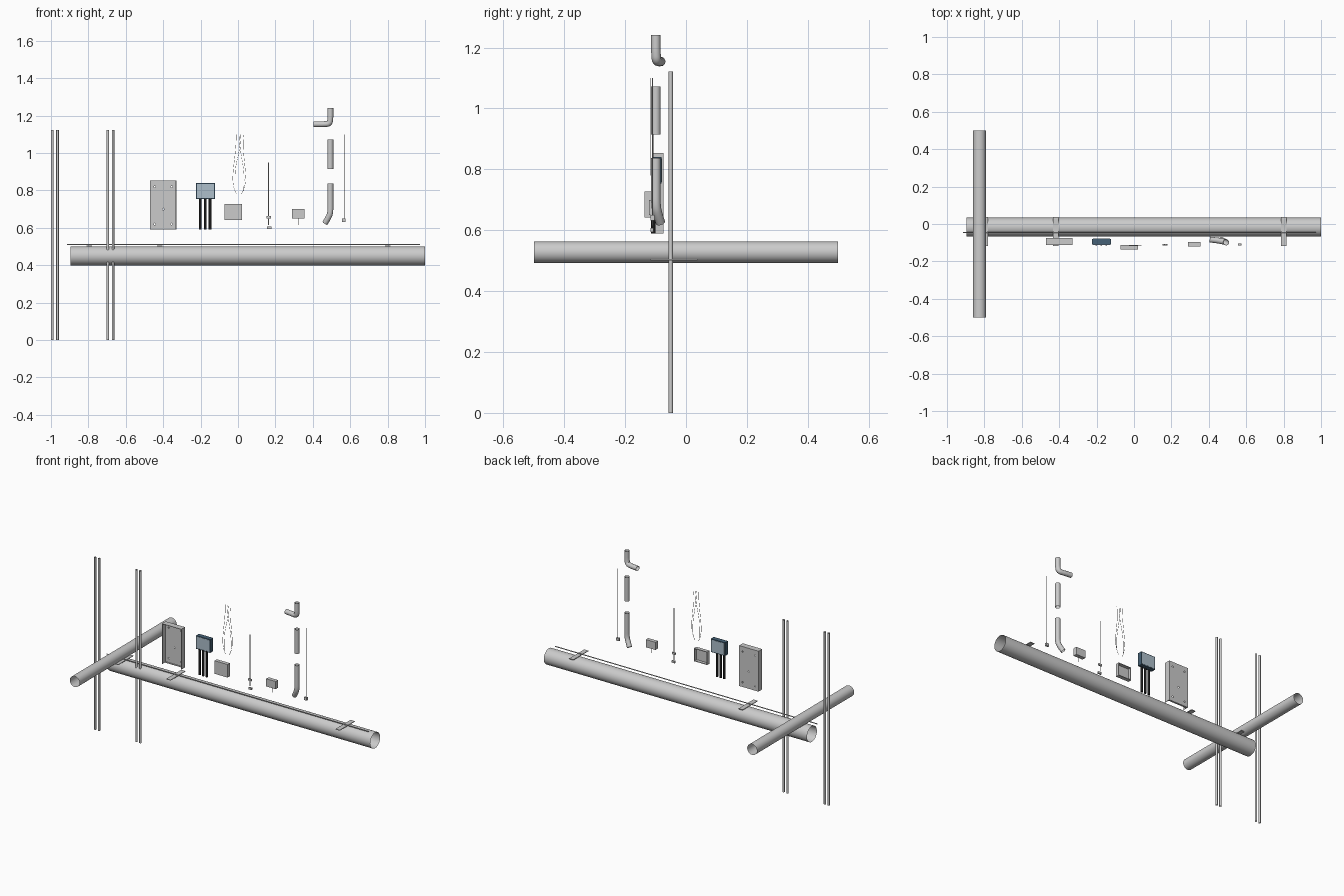
import bpy, math
from mathutils import Vector

if "Cube" in bpy.data.objects:
    bpy.data.objects.remove(bpy.data.objects["Cube"])


def mat(name, rgb):
    m = bpy.data.materials.new(name)
    m.diffuse_color = (*rgb, 1)
    m.use_nodes = True
    m.node_tree.nodes["Principled BSDF"].inputs["Base Color"].default_value = m.diffuse_color
    return m


DARK_BLUE = mat("dark_blue", (0.06, 0.12, 0.18))
PALE_BLUE = mat("pale_blue", (0.42, 0.52, 0.60))
BLACK = mat("black", (0.01, 0.01, 0.01))


def box(name, x, y, z, m=None):
    """Box from (min, max) ranges."""
    bpy.ops.mesh.primitive_cube_add(size=1, location=[sum(r) / 2 for r in (x, y, z)])
    o = bpy.context.object
    o.name = name
    o.scale = [r[1] - r[0] for r in (x, y, z)]
    bpy.ops.object.transform_apply(location=False, rotation=False, scale=True)
    if m:
        o.data.materials.append(m)
    return o


def rod(name, a, b, r, sides=32, caps=False, m=None):
    """Straight tube from a to b, open-ended unless capped."""
    a, b = Vector(a), Vector(b)
    d = b - a
    bpy.ops.mesh.primitive_cylinder_add(
        vertices=sides, radius=r, depth=d.length, location=(a + b) / 2,
        rotation=d.to_track_quat('Z', 'Y').to_euler(),
        end_fill_type='NGON' if caps else 'NOTHING')
    o = bpy.context.object
    o.name = name
    bpy.ops.object.shade_smooth_by_angle()
    if m:
        o.data.materials.append(m)
    return o


def bent(name, pts, r, res=6, order=3):
    """Open tube swept along a smooth path."""
    c = bpy.data.curves.new(name, 'CURVE')
    c.dimensions = '3D'
    c.bevel_depth, c.bevel_resolution, c.resolution_u = r, res, 6
    s = c.splines.new('NURBS')
    s.points.add(len(pts) - 1)
    for p, co in zip(s.points, pts):
        p.co = (*co, 1)
    s.use_endpoint_u = True
    s.order_u = order
    o = bpy.data.objects.new(name, c)
    bpy.context.collection.objects.link(o)
    bpy.ops.object.select_all(action='DESELECT')
    o.select_set(True)
    bpy.context.view_layer.objects.active = o
    bpy.ops.object.convert(target='MESH')
    bpy.context.object.name = name
    bpy.ops.object.shade_smooth_by_angle()


def tray(name, x, y, z, t, back_y, sides="LRTB"):
    """Shallow box: plate at back_y plus the listed walls."""
    box(name + "_plate", x, (back_y, back_y + t), z)
    walls = {"L": ((x[0], x[0] + t), z), "R": ((x[1] - t, x[1]), z),
             "T": (x, (z[1] - t, z[1])), "B": (x, (z[0], z[0] + t))}
    for s in sides:
        box(f"{name}_wall_{s}", walls[s][0], y, walls[s][1])


# Large open pipes
rod("main_pipe", (-0.895, -0.017, 0.45), (1.0, -0.017, 0.45), 0.051, 48)
rod("cross_pipe", (-0.826, -0.5, 0.528), (-0.826, 0.5, 0.528), 0.035, 48)

# Upright rods in two pairs
for i, x in enumerate((-0.993, -0.965, -0.696, -0.668)):
    rod(f"upright_rod_{i}", (x, -0.05, 0), (x, -0.05, 1.122), 0.0068, 24)

# Long thin rod and flat straps on the main pipe
rod("thin_rod", (-0.915, -0.045, 0.51), (0.973, -0.045, 0.51), 0.003, 16)
for i, x in enumerate((-0.795, -0.419, 0.80)):
    box(f"strap_{i}", (x - 0.015, x + 0.015), (-0.117, 0.037), (0.501, 0.505))

# Tall tray, open at front and bottom, with mounting holes in its plate
tray("cabinet", (-0.47, -0.33), (-0.112, -0.074), (0.59, 0.853), 0.003, -0.077, "LRT")
box("cabinet_bottom_lip", (-0.47, -0.33), (-0.086, -0.074), (0.59, 0.593))
plate = bpy.data.objects["cabinet_plate"]
for i, (x, z) in enumerate(((-0.445, 0.62), (-0.355, 0.62), (-0.445, 0.82),
                            (-0.355, 0.82), (-0.40, 0.70))):
    cut = rod(f"hole_cutter_{i}", (x, -0.1, z), (x, -0.05, z), 0.005, 12, True)
    cut.hide_render = True
    cut.hide_set(True)
    mod = plate.modifiers.new("hole", 'BOOLEAN')
    mod.operation, mod.object = 'DIFFERENCE', cut

# Blue unit with pale faces and three black legs
box("blue_case", (-0.225, -0.123), (-0.11, -0.08), (0.754, 0.84), DARK_BLUE)
for side, y in (("front", -0.1105), ("back", -0.0795)):
    box(f"blue_case_{side}_panel", (-0.22, -0.128), (y - 0.0007, y + 0.0007),
        (0.759, 0.835), PALE_BLUE)
for i, x in enumerate((-0.202, -0.175, -0.149)):
    rod(f"case_leg_{i}", (x, -0.107, 0.59), (x, -0.107, 0.758), 0.0075, 20, True, BLACK)

# Small box open at the back
tray("cover", (-0.073, 0.021), (-0.137, -0.113), (0.642, 0.727), 0.004, -0.137)

# Fine wavy hanging wires
WAVES = (((-0.01, 1.1), (-0.008, 1.04), (-0.03, 0.9), (-0.03, 0.82), (-0.008, 0.78)),
         ((0.032, 1.1), (0.022, 1.04), (0.045, 0.9), (0.042, 0.82), (0.018, 0.78)),
         ((0.015, 1.1), (0.012, 1.02), (-0.012, 0.95), (-0.018, 0.88), (-0.016, 0.8)),
         ((0.005, 1.1), (0.01, 1.02), (0.03, 0.93), (0.035, 0.86), (0.03, 0.8)))
for i, w in enumerate(WAVES):
    bent(f"wire_{i}", [(x, -0.117, z) for x, z in w], 0.0009, 1, 4)

# Plumb rod with collar and foot
rod("probe_rod", (0.163, -0.11, 0.615), (0.163, -0.11, 0.95), 0.0025, 10, True)
box("probe_collar", (0.152, 0.176), (-0.114, -0.106), (0.65, 0.662))
box("probe_foot", (0.156, 0.178), (-0.116, -0.106), (0.594, 0.607))

# Small box with a pin
box("sensor_box", (0.288, 0.356), (-0.121, -0.096), (0.65, 0.70))
rod("sensor_pin", (0.325, -0.11, 0.615), (0.325, -0.11, 0.65), 0.0015, 8, True)

# Cord with a small end block
rod("cord", (0.567, -0.11, 0.64), (0.567, -0.11, 1.1), 0.0015, 8, True)
box("cord_block", (0.556, 0.576), (-0.116, -0.104), (0.632, 0.65))

# Downpipe: upper elbow, straight length, lower elbow
X, Y = 0.494, -0.099
bent("upper_elbow", [(X, Y, 1.242), (X, Y, 1.215), (X, Y, 1.185), (X - 0.004, Y + 0.002, 1.156),
                     (0.455, -0.089, 1.154), (0.43, -0.086, 1.154), (0.405, -0.083, 1.154)], 0.0155)
rod("straight_pipe", (X, Y, 0.915), (X, Y, 1.072), 0.0155)
bent("lower_elbow", [(X, Y, 0.838), (X, Y, 0.78), (X, Y, 0.73), (X, Y, 0.68),
                     (0.483, -0.093, 0.653), (0.465, -0.084, 0.625)], 0.0155)
